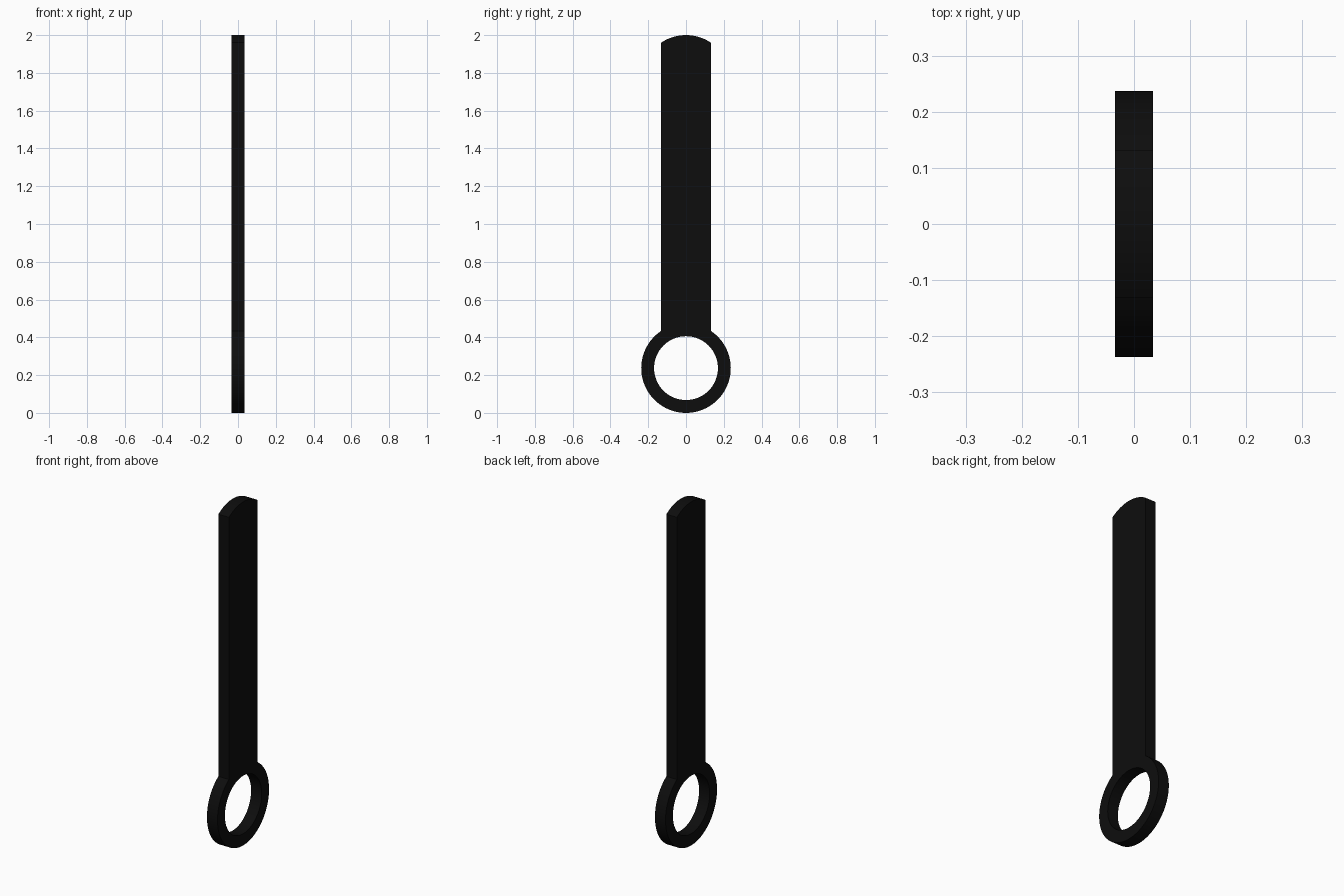
import bpy
from math import sin, cos, asin, pi

if "Cube" in bpy.data.objects:
    bpy.data.objects.remove(bpy.data.objects["Cube"])

R, HOLE, HALF_W, HALF_T, HEIGHT = 0.237, 0.169, 0.132, 0.034, 2.0
EDGE = asin(HALF_W / R)          # angle from vertical where the bar meets the arcs


def arc(cz, radius, start, end, n):
    """Points on an arc; angles measured clockwise from straight up."""
    return [(radius * sin(start + (end - start) * i / n),
             cz + radius * cos(start + (end - start) * i / n)) for i in range(n + 1)]


def add_loop(curve, points):
    spline = curve.splines.new('POLY')
    spline.points.add(len(points) - 1)
    for p, (x, y) in zip(spline.points, points):
        p.co = (x, y, 0, 1)
    spline.use_cyclic_u = True


# Flat outline: ring at the bottom, straight bar, rounded tip, and the ring hole
curve = bpy.data.curves.new("ring_handle_bar", 'CURVE')
curve.dimensions = '2D'
curve.fill_mode = 'BOTH'
curve.extrude = HALF_T
add_loop(curve, arc(R, R, EDGE, 2 * pi - EDGE, 64) + arc(HEIGHT - R, R, -EDGE, EDGE, 16))
add_loop(curve, arc(R, HOLE, 0, 2 * pi, 64)[:-1])

bar = bpy.data.objects.new("ring_handle_bar", curve)
bpy.context.collection.objects.link(bar)
bar.rotation_euler = (pi / 2, 0, pi / 2)     # stand the outline up in the YZ plane

# Turn into a mesh with welded edges and smooth curved walls
bpy.context.view_layer.objects.active = bar
bar.select_set(True)
bpy.ops.object.convert(target='MESH')
bar = bpy.context.object
bpy.ops.object.transform_apply(location=False, rotation=True, scale=False)
bpy.ops.object.mode_set(mode='EDIT')
bpy.ops.mesh.select_all(action='SELECT')
bpy.ops.mesh.remove_doubles(threshold=0.0001)
bpy.ops.mesh.normals_make_consistent(inside=False)
bpy.ops.object.mode_set(mode='OBJECT')
bpy.ops.object.shade_smooth_by_angle()

# Black finish
black = bpy.data.materials.new("black")
black.diffuse_color = (0.004, 0.004, 0.004, 1)
black.use_nodes = True
black.node_tree.nodes["Principled BSDF"].inputs["Base Color"].default_value = black.diffuse_color
bar.data.materials.clear()
bar.data.materials.append(black)
